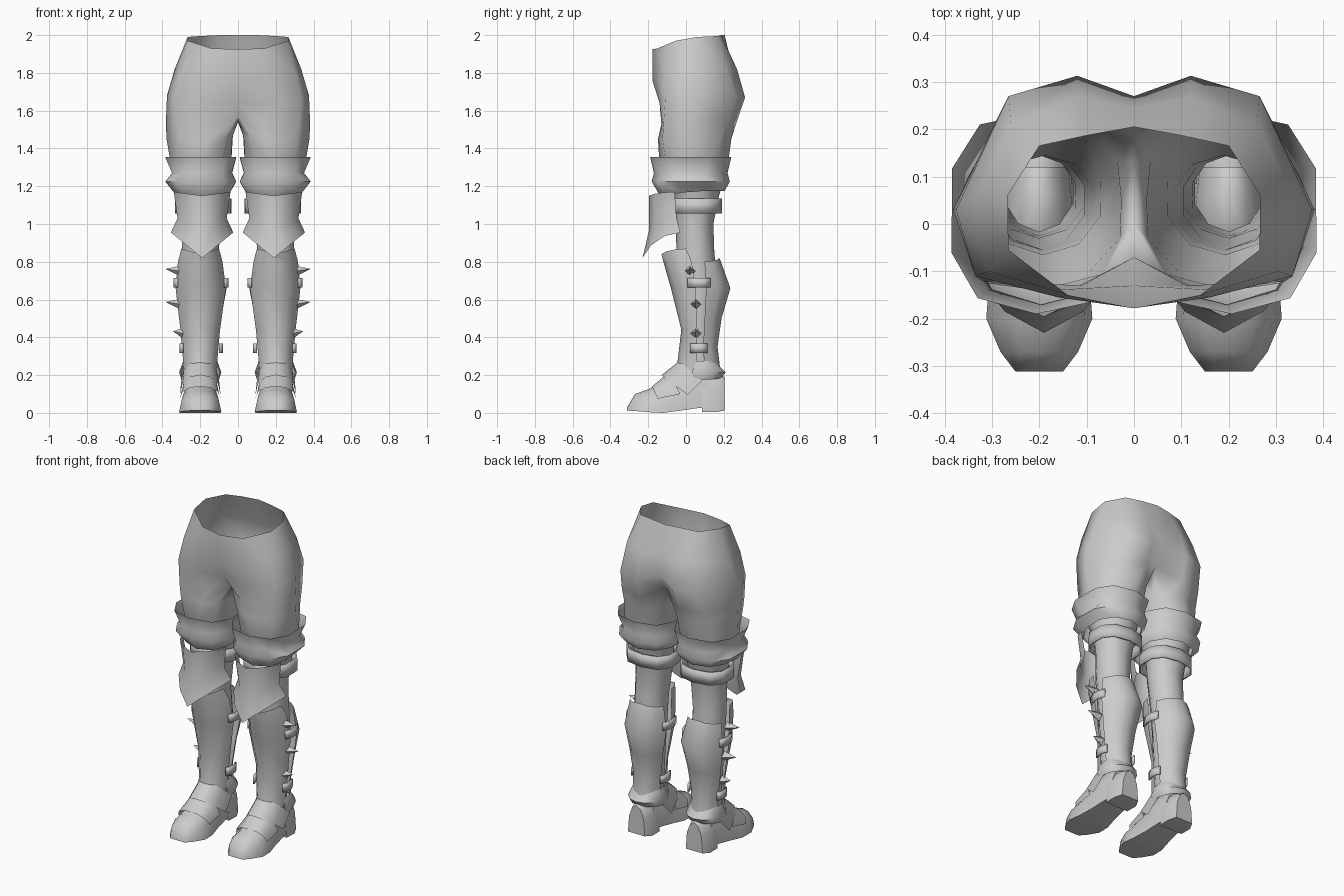
import bpy, bmesh, math
from mathutils import Vector

if "Cube" in bpy.data.objects:
    bpy.data.objects.remove(bpy.data.objects["Cube"])

grey = bpy.data.materials.new("plain_grey")
grey.use_nodes = True
grey.diffuse_color = (0.6, 0.6, 0.6, 1)
grey.node_tree.nodes["Principled BSDF"].inputs["Base Color"].default_value = (0.6, 0.6, 0.6, 1)


def finish(name, bm, thick=0, angle=50):
    """Turn a bmesh of the left side into a mirrored, smooth shaded object."""
    bmesh.ops.recalc_face_normals(bm, faces=bm.faces)
    me = bpy.data.meshes.new(name)
    bm.to_mesh(me)
    bm.free()
    me.materials.append(grey)
    for p in me.polygons:
        p.use_smooth = True
    me.set_sharp_from_angle(angle=math.radians(angle))
    ob = bpy.data.objects.new(name, me)
    bpy.context.collection.objects.link(ob)
    if thick:
        ob.modifiers.new("thickness", "SOLIDIFY").thickness = thick
    mirror = ob.modifiers.new("mirror", "MIRROR")
    mirror.use_clip = True
    return ob


def bridge(bm, a, b, closed):
    n = len(a)
    for i in range(n if closed else n - 1):
        j = (i + 1) % n
        bm.faces.new((a[i], a[j], b[j], b[i]))


def loft(name, rows, closed=True, caps=False, thick=0, angle=50):
    bm = bmesh.new()
    rows = [[bm.verts.new(p) for p in row] for row in rows]
    for a, b in zip(rows, rows[1:]):
        bridge(bm, a, b, closed)
    if caps:
        bm.faces.new(rows[0])
        bm.faces.new(rows[-1])
    return finish(name, bm, thick, angle)


def ring(z, cx, cy, rx, ry, power=1.0, start=-125, dip=0):
    """Ten-sided horizontal ring; dip lowers its front."""
    pts = []
    for k in range(10):
        a = math.radians(start + 36 * k)
        c, s = math.cos(a), math.sin(a)
        pts.append((cx + rx * math.copysign(abs(c) ** power, c),
                    cy + ry * math.copysign(abs(s) ** power, s),
                    z - dip * max(0, -s)))
    return pts


def arc(z, cx, cy, rx, ry, a0, a1, n=7, ridge=0, tip=0):
    """Open horizontal arc; ridge pushes its middle forward, tip moves it in z."""
    pts = []
    for k in range(n):
        a = math.radians(a0 + (a1 - a0) * k / (n - 1))
        t = 1 - abs(math.cos(a))
        pts.append((cx + rx * math.cos(a), cy + ry * math.sin(a) - ridge * t, z + tip * t))
    return pts


def arch(y, w, z0, z1, shear=0, n=7, cx=0.2):
    """Upright arch across the foot; shear moves its feet backwards."""
    pts = []
    for k in range(n):
        a = math.pi * k / (n - 1)
        s = math.sin(a) ** 0.8
        pts.append((cx + w * math.cos(a), y + shear * (1 - s), z0 + (z1 - z0) * s))
    return pts


# Hips: half rings from front centre to back centre
hips = [
    [(0, -.178, 1.925), (.14, -.15, 1.93), (.265, -.055, 1.97), (.267, .06, 1.99),
     (.2, .165, 1.995), (.1, .187, 2), (0, .205, 2)],
    [(0, -.178, 1.76), (.16, -.155, 1.78), (.305, -.1, 1.8), (.335, .06, 1.82),
     (.26, .21, 1.83), (.12, .27, 1.82), (0, .245, 1.83)],
    [(0, -.13, 1.64), (.18, -.14, 1.64), (.335, -.11, 1.66), (.376, .03, 1.68),
     (.265, .27, 1.67), (.12, .313, 1.67), (0, .27, 1.7)],
    [(0, -.07, 1.57), (.11, -.13, 1.53), (.32, -.12, 1.51), (.382, .03, 1.53),
     (.29, .22, 1.53), (.13, .265, 1.53), (0, .19, 1.6)],
]
crotch = [(0, .13, 1.555), (0, .06, 1.54), (0, 0, 1.545)]
thigh = [(.065, -.105, 1.45), (.15, -.148, 1.45), (.31, -.125, 1.45), (.378, .03, 1.45), (.305, .18, 1.45),
         (.17, .24, 1.45), (.075, .2, 1.45), (.035, .13, 1.46), (.027, .05, 1.47), (.03, -.03, 1.46)]
bm = bmesh.new()
rows = [[bm.verts.new(p) for p in row] for row in hips]
for a, b in zip(rows, rows[1:]):
    bridge(bm, a, b, False)
prev = rows[-1] + [bm.verts.new(p) for p in crotch]
leg_rings = [thigh] + [ring(*r) for r in (
    (1.3, .195, .04, .165, .18), (1.15, .19, .055, .125, .12), (1.0, .19, .045, .11, .1),
    (.85, .2, .05, .1, .1), (.66, .2, .07, .1, .1), (.4, .2, .06, .08, .085), (.2, .2, .07, .075, .085))]
for row in leg_rings:
    verts = [bm.verts.new(p) for p in row]
    bridge(bm, prev, verts, True)
    prev = verts
finish("hips_and_legs", bm, angle=80)

# Flared cuff around the lower thigh
loft("thigh_cuff", [
    ring(1.355, .197, .025, .195, .215, .75),
    ring(1.27, .19, .025, .165, .195, .8),
    ring(1.225, .197, .025, .195, .207, .8),
    ring(1.175, .19, .035, .155, .17, .9, dip=.03)], angle=70)

# Band below the cuff
loft("knee_strap", [ring(z, .185, .055, .155, .135, .8) for z in (1.135, 1.055)], thick=.01)

# Pointed plate hanging in front of the knee
loft("knee_plate", [
    arc(1.17, .19, -.06, .15, .105, -180, 0, ridge=.03, tip=-.02),
    arc(1.03, .19, -.05, .13, .11, -180, 0, ridge=.035, tip=-.06),
    arc(.955, .19, -.03, .165, .15, -180, 0, ridge=.05, tip=-.135)], closed=False)

# Ridged shin armour and calf armour
loft("shin_greave", [
    arc(.87, .2, .01, .1, .12, -175, -5, ridge=.02, tip=-.03),
    arc(.8, .2, .03, .118, .13, -180, 0, ridge=.02),
    arc(.66, .197, .05, .133, .11, -180, 0, ridge=.02),
    arc(.44, .2, .06, .105, .07, -180, 0, ridge=.015),
    arc(.27, .2, .055, .09, .085, -180, 0, ridge=.015),
    arc(.2, .2, .05, .085, .1, -175, -5, ridge=.01)], closed=False)
loft("calf_guard", [
    arc(.8, .2, .07, .118, .108, 15, 165, tip=.02),
    arc(.66, .195, .08, .137, .155, 10, 170),
    arc(.5, .2, .08, .112, .108, 10, 170),
    arc(.35, .2, .075, .092, .092, 10, 170),
    arc(.24, .2, .08, .088, .1, 10, 170)], closed=False)

# Short straps joining shin and calf armour on both sides
for label, z, rx, ry in (("upper", .688, .143, .13), ("lower", .343, .112, .1)):
    for side, a0, a1 in (("outer", -28, 28), ("inner", 152, 208)):
        loft(f"{label}_{side}_strap",
             [arc(z + h, .2, .068, rx, ry, a0, a1, n=4) for h in (.025, -.025)],
             closed=False, thick=.01)

# Spikes along the outer shin
for name, y, z, base, tip in (("top_spike", .02, .75, .3, .385),
                              ("middle_spike", .05, .575, .3, .385),
                              ("bottom_spike", .05, .42, .285, .345)):
    bm = bmesh.new()
    corners = [bm.verts.new((base, y + .03 * math.cos(a), z + .03 * math.sin(a)))
               for a in (k * math.pi / 2 for k in range(4))]
    point = bm.verts.new((tip, y, z + .012))
    for i in range(4):
        bm.faces.new((corners[i], corners[(i + 1) % 4], point))
    bm.faces.new(corners)
    finish(name, bm, angle=30)

# Flared guard around the back of the ankle
loft("ankle_guard", [
    arc(.275, .2, .085, .09, .085, -25, 205, n=9, tip=-.02),
    arc(.215, .2, .085, .112, .125, -25, 205, n=9),
    arc(.175, .2, .085, .1, .105, -25, 205, n=9, tip=.015)], closed=False)

# Foot, heel and overlapping instep plates
loft("foot", [
    arch(-.312, .05, .012, .03), arch(-.27, .082, .01, .1), arch(-.2, .112, .004, .125),
    arch(-.12, .106, 0, .16), arch(-.03, .088, .012, .235), arch(.06, .078, .025, .26),
    arch(.12, .07, .03, .23)], caps=True, angle=60)
loft("heel", [
    arch(.085, .078, .005, .21), arch(.16, .08, .005, .21), arch(.205, .058, .012, .19)],
    caps=True, angle=60)
loft("toe_plate", [
    arch(-.18, .108, .075, .14, .03), arch(-.09, .1, .1, .215, .06)], closed=False)
loft("instep_plate", [
    arch(-.13, .108, .095, .2, .14), arch(-.035, .1, .17, .275, .12)], closed=False)
